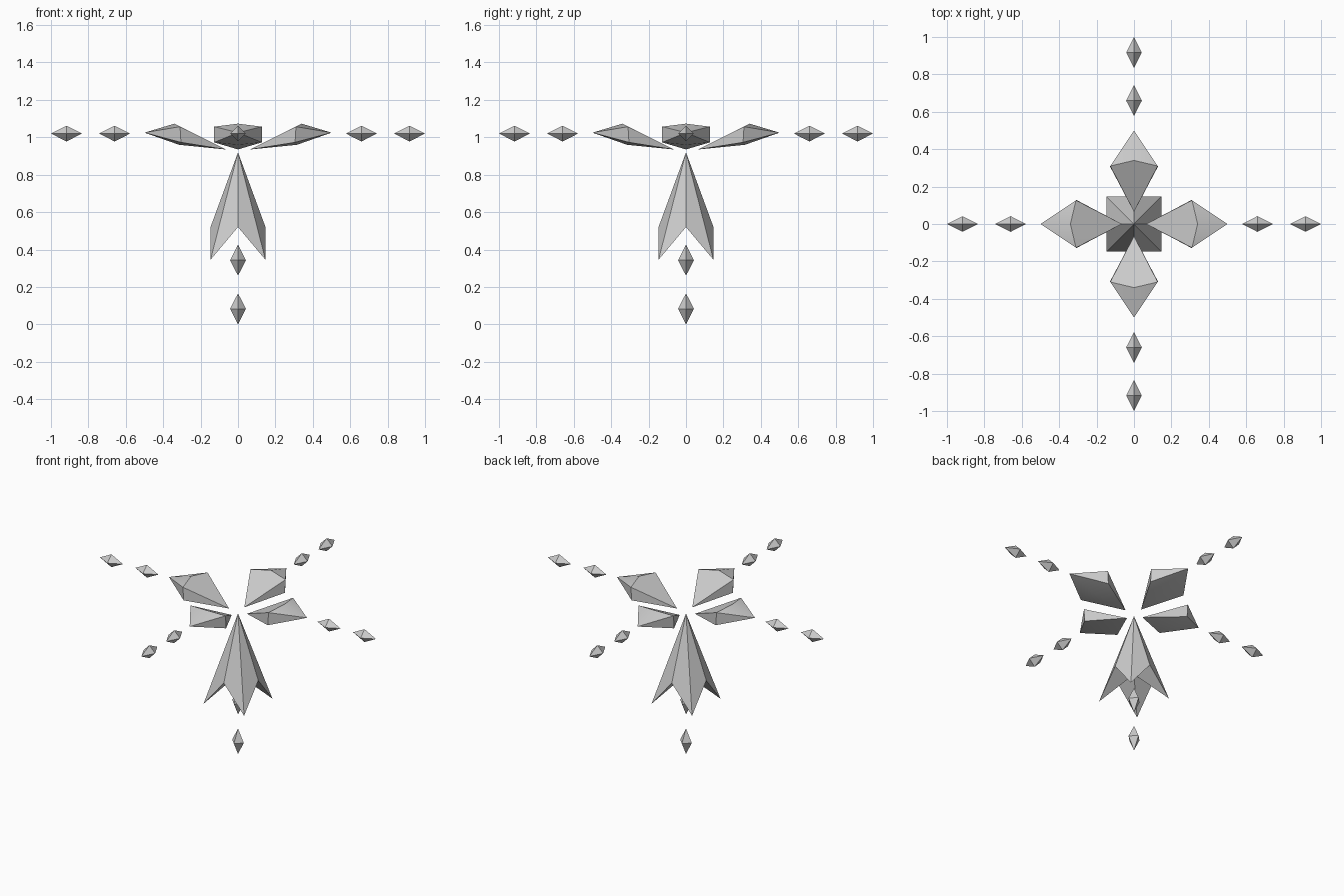
import bpy, math
from mathutils import Matrix, Vector

if "Cube" in bpy.data.objects:
    bpy.data.objects.remove(bpy.data.objects["Cube"], do_unlink=True)

# Single stone grey
grey = bpy.data.materials.new("stone grey")
grey.use_nodes = True
colour = (0.6, 0.6, 0.6, 1)
grey.diffuse_color = colour
grey.node_tree.nodes["Principled BSDF"].inputs["Base Color"].default_value = colour


def build(name, verts, faces, matrix=Matrix(), smooth=None):
    mesh = bpy.data.meshes.new(name)
    mesh.from_pydata([matrix @ Vector(v) for v in verts], [], faces)
    mesh.materials.append(grey)
    obj = bpy.data.objects.new(name, mesh)
    bpy.context.collection.objects.link(obj)
    bpy.ops.object.select_all(action='DESELECT')
    obj.select_set(True)
    bpy.context.view_layer.objects.active = obj
    bpy.ops.object.mode_set(mode='EDIT')
    bpy.ops.mesh.select_all(action='SELECT')
    bpy.ops.mesh.normals_make_consistent(inside=False)
    bpy.ops.object.mode_set(mode='OBJECT')
    if smooth:
        bpy.ops.object.shade_smooth_by_angle(angle=math.radians(smooth))
    return obj


def gem(name, centre, axis):
    # Octahedron stretched along one axis
    r = [0.042] * 3
    r[axis] = 0.083
    verts = [Vector(centre) + Vector([s * r[i] if i == j else 0 for i in range(3)])
             for j in range(3) for s in (1, -1)]
    faces = [(x, y, z) for x in (0, 1) for y in (2, 3) for z in (4, 5)]
    build(name, verts, faces)


# Petal pointing along +x: inner tip, outer tip, then a six-point girdle
petal = [(0.065, 0, 0.935), (0.5, 0, 1.025),
         (0.34, 0, 1.073), (0.31, 0.127, 1.057), (0.305, 0.127, 0.973),
         (0.315, 0, 0.96), (0.305, -0.127, 0.973), (0.31, -0.127, 1.057)]
petal_faces = [(tip, 2 + i, 2 + (i + 1) % 6) for tip in (0, 1) for i in range(6)]

# Four arms: a petal and two gems each
for k, side in enumerate(("left", "back", "right", "front")):
    turn = Matrix.Rotation(k * math.pi / 2, 4, 'Z')
    build(side + "_petal", petal, petal_faces, turn, 30)
    for label, dist in (("inner", 0.66), ("outer", 0.917)):
        gem(f"{side}_{label}_gem", turn @ Vector((dist, 0, 1.02)), k % 2)

# Hanging spike: apex, base centre, and a ring alternating corners and notches
w = 0.147
ring = [(w, -w, 0.345), (w, 0, 0.52), (w, w, 0.345), (0, w, 0.52),
        (-w, w, 0.345), (-w, 0, 0.52), (-w, -w, 0.345), (0, -w, 0.52)]
spike = [(0, 0, 0.92), (0, 0, 0.52)] + ring
spike_faces = [(tip, 2 + i, 2 + (i + 1) % 8) for tip in (0, 1) for i in range(8)]
build("hanging_spike", spike, spike_faces, smooth=30)

# Gems below the spike
gem("upper_drop_gem", (0, 0, 0.343), 2)
gem("lower_drop_gem", (0, 0, 0.083), 2)
